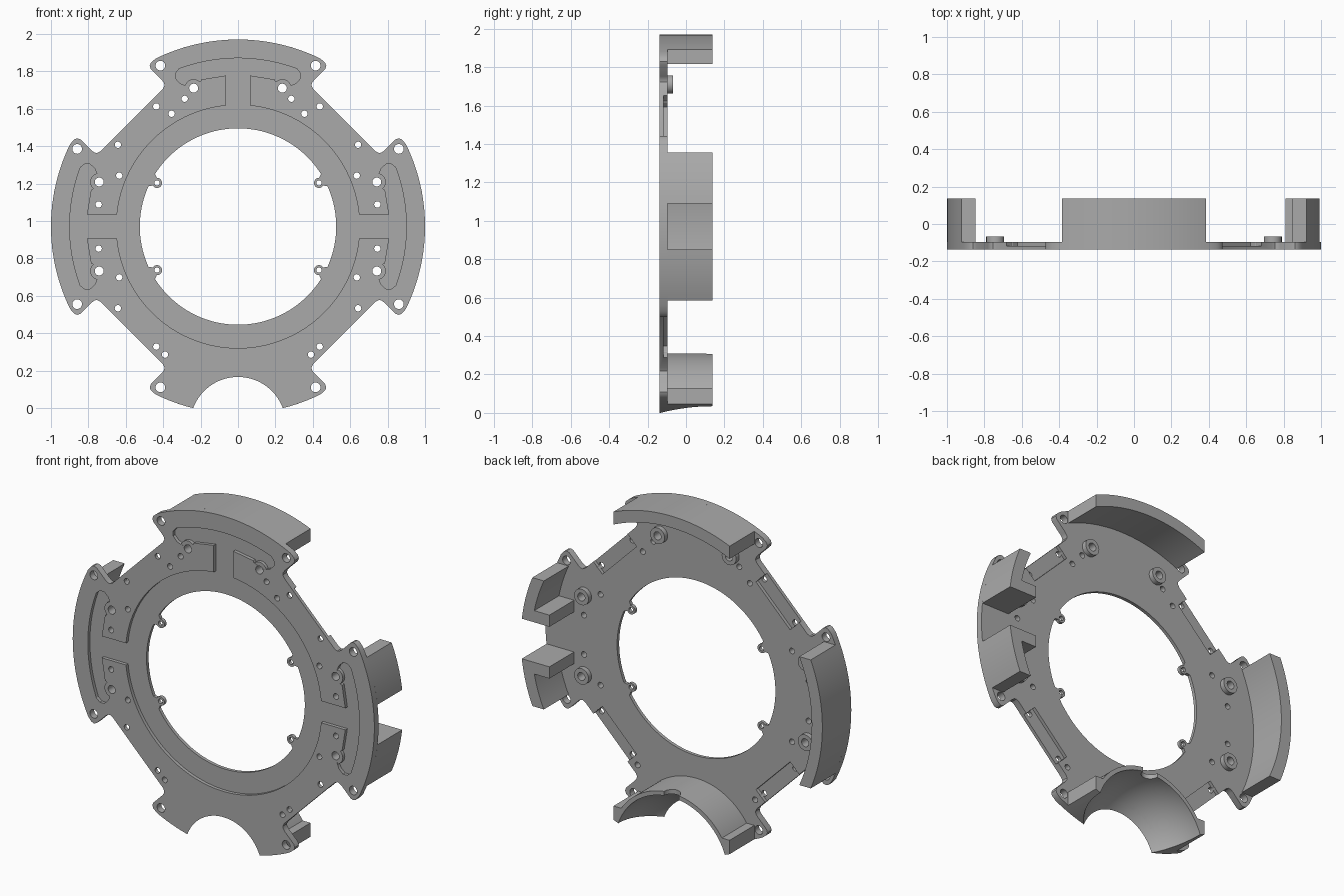
import bpy, bmesh
from math import sin, cos, asin, radians, degrees, pi, hypot, atan2
from mathutils import Matrix

if "Cube" in bpy.data.objects:
    bpy.data.objects.remove(bpy.data.objects["Cube"])

CZ = 0.97                                   # height of the ring centre
FRONT, STEP, BACK, RIM = -0.137, -0.117, -0.097, 0.137

grey = bpy.data.materials.new("plain grey")
grey.use_nodes = True
grey.diffuse_color = (0.4, 0.4, 0.4, 1)
grey.node_tree.nodes["Principled BSDF"].inputs["Base Color"].default_value = (0.4, 0.4, 0.4, 1)


def finish(bm, name):
    bmesh.ops.recalc_face_normals(bm, faces=bm.faces)
    mesh = bpy.data.meshes.new(name)
    bm.to_mesh(mesh)
    bm.free()
    mesh.materials.append(grey)
    ob = bpy.data.objects.new(name, mesh)
    bpy.context.collection.objects.link(ob)
    return ob


def add_prism(bm, pts, y0, y1):
    """Extrude an outline given in ring coordinates from y0 to y1."""
    face = bm.faces.new([bm.verts.new((x, y0, z + CZ)) for x, z in pts])
    out = bmesh.ops.extrude_face_region(bm, geom=[face])["geom"]
    verts = [g for g in out if isinstance(g, bmesh.types.BMVert)]
    bmesh.ops.translate(bm, verts=verts, vec=(0, y1 - y0, 0))


def prism(name, pts, y0, y1):
    bm = bmesh.new()
    add_prism(bm, pts, y0, y1)
    return finish(bm, name)


def turn(pts, deg):
    a = radians(deg)
    return [(t * cos(a) + r * sin(a), r * cos(a) - t * sin(a)) for t, r in pts]


def arc(r, a0, a1, step=2.0):
    """Points on a circle, angles in degrees clockwise from the top."""
    n = max(1, round(abs(a1 - a0) / step))
    return [(r * sin(radians(a0 + (a1 - a0) * i / n)),
             r * cos(radians(a0 + (a1 - a0) * i / n))) for i in range(n + 1)]


def circle(c, r, n=24):
    return [(c[0] + r * cos(2 * pi * i / n), c[1] + r * sin(2 * pi * i / n)) for i in range(n)]


def cut(ob, cutter):
    cutter.hide_render = True
    mod = ob.modifiers.new("cut", 'BOOLEAN')
    mod.operation, mod.solver, mod.object = 'DIFFERENCE', 'EXACT', cutter
    bpy.context.view_layer.objects.active = ob
    bpy.ops.object.modifier_apply(modifier=mod.name)
    bpy.data.objects.remove(cutter)


def tube(name, c, ro, ri, y0, y1, n=24):
    bm = bmesh.new()
    loops = [[bm.verts.new((x, y, z + CZ)) for x, z in circle(c, r, n)]
             for r, y in ((ro, y0), (ro, y1), (ri, y1), (ri, y0))]
    for k in range(4):
        a, b = loops[k], loops[(k + 1) % 4]
        for i in range(n):
            j = (i + 1) % n
            bm.faces.new((a[i], a[j], b[j], b[i]))
    return finish(bm, name)


def ball():
    bm = bmesh.new()
    bmesh.ops.create_uvsphere(bm, u_segments=96, v_segments=48, radius=0.375,
                              matrix=Matrix.Translation((0, RIM, -0.09)))
    return finish(bm, "ball_cutter")


# Plate outline: four curved lobes with rounded ears, joined by diagonals
ear = [(0.452, 0.888), (0.466, 0.876), (0.472, 0.86), (0.466, 0.842),
       (0.406, 0.782), (0.395, 0.766), (0.393, 0.753), (0.402, 0.736)]
corner = ear + [(r, t) for t, r in reversed(ear)]
lobe = degrees(asin(0.44))
outline = []
for a in (0, 90, 180, 270):
    outline += turn(arc(1, -lobe, lobe) + corner, a)
plate = prism("plate", outline, FRONT, BACK)

# Front recess: ring channel with three branches into curved slots
half = [(5.74, 0.65), (4.6, 0.81), (14, 0.81), (14.6, 0.8), (19, 0.795), (20.5, 0.805),
        (22, 0.825), (22.9, 0.86), (22.2, 0.885), (20.5, 0.9)]
polar = [(r * sin(radians(a)), r * cos(radians(a))) for a, r in half]
branch = [(-t, r) for t, r in polar] + arc(0.9, -19, 19) + polar[::-1]
recess = []
for a, gap in ((-90, 90), (0, 90), (90, 180)):
    recess += turn(branch, a) + arc(0.65, a + 8, a + gap - 8)
cut(plate, prism("recess_cutter", recess, FRONT - 0.05, STEP))

# Shallow steps on the back of the diagonal edges
for a in (45, 135, 225, 315):
    pad = [(-0.16, 0.72), (0.16, 0.72), (0.16, 0.9), (-0.16, 0.9)]
    cut(plate, prism("step_cutter", turn(pad, a), STEP, BACK + 0.05))

# Centre opening, ear holes, small holes and boss holes
holes = [((0, 0), 0.525, 128)]
bosses = [(s * x, z) for s in (-1, 1) for x, z in ((0.237, 0.74), (0.742, 0.238), (0.742, -0.238))]
holes += [(c, 0.024, 24) for c in bosses]
small = [(0.285, 0.683), (0.355, 0.603), (0.437, 0.642), (0.642, 0.437), (0.635, 0.272),
         (0.745, 0.118), (0.745, -0.118), (0.635, -0.272), (0.642, -0.437),
         (0.437, -0.642), (0.39, -0.685)]
for s in (-1, 1):
    holes += [((s * x, z), 0.017, 16) for x, z in small]
    for v in (-1, 1):
        holes += [((s * x, v * z), 0.026, 24) for x, z in ((0.415, 0.86), (0.86, 0.415))]
bm = bmesh.new()
for c, r, n in holes:
    add_prism(bm, circle(c, r, n), FRONT - 0.1, BACK + 0.1)
cut(plate, finish(bm, "hole_cutter"))
cut(plate, ball())
parts = [plate]

# Screw bosses standing off the back
for c in bosses:
    parts.append(tube("boss", c, 0.048, 0.024, FRONT + 0.001, -0.068))

# Small eyelets with necks on the edge of the centre opening
for sx in (-1, 1):
    for sz in (-1, 1):
        c = (sx * 0.433, sz * 0.233)
        parts.append(tube("eyelet", c, 0.027, 0.014, STEP, BACK, 20))
        neck = [(-0.024, 0.506), (0.024, 0.506), (0.042, 0.53), (-0.042, 0.53)]
        parts.append(prism("eyelet_neck", turn(neck, degrees(atan2(*c))), STEP, BACK))


# Curved rim walls at the back: full at the top and right, split at the left
def wall(t0, t1):
    def ang(t, r):
        return degrees(asin(t / r))
    return (arc(1, ang(t0, 1), ang(t1, 1)) + arc(0.93, ang(t1, 0.93), ang(t0, 0.93)))


parts.append(prism("top_wall", wall(-0.385, 0.385), BACK, RIM))
parts.append(prism("right_wall", turn(wall(-0.385, 0.385), -90), BACK, RIM))
for s in (-1, 1):
    block = [(s * t, r) for t, r in wall(0.12, 0.385)]
    tab = [(s * t, r) for t, r in ((0.12, 0.81), (0.19, 0.81), (0.19, 0.93), (0.12, 0.93))]
    parts.append(prism("left_wall", turn(block, 90), BACK, RIM))
    parts.append(prism("left_wall_tab", turn(tab, 90), BACK, RIM))

# Bottom arch with a hollow round inside and a notch in its rim
low = degrees(asin(0.385))
top = [(x, z - 0.09 - CZ) for x, z in arc(0.4, -56.6, 56.6)]
arch = prism("bottom_arch", arc(1, 180 - low, 180 + low) + [(-0.385, 0.13 - CZ)] + top
             + [(0.385, 0.13 - CZ)], BACK, RIM)
cut(arch, ball())
bm = bmesh.new()
bmesh.ops.create_cone(bm, cap_ends=True, segments=32, radius1=0.05, radius2=0.05, depth=0.3,
                      matrix=Matrix.Translation((0, RIM, 0.3)))
cut(arch, finish(bm, "notch_cutter"))
parts.append(arch)

# Smooth curved sides, crisp edges
bpy.ops.object.select_all(action='DESELECT')
for ob in parts:
    ob.select_set(True)
bpy.context.view_layer.objects.active = plate
bpy.ops.object.shade_smooth_by_angle(angle=radians(30))
